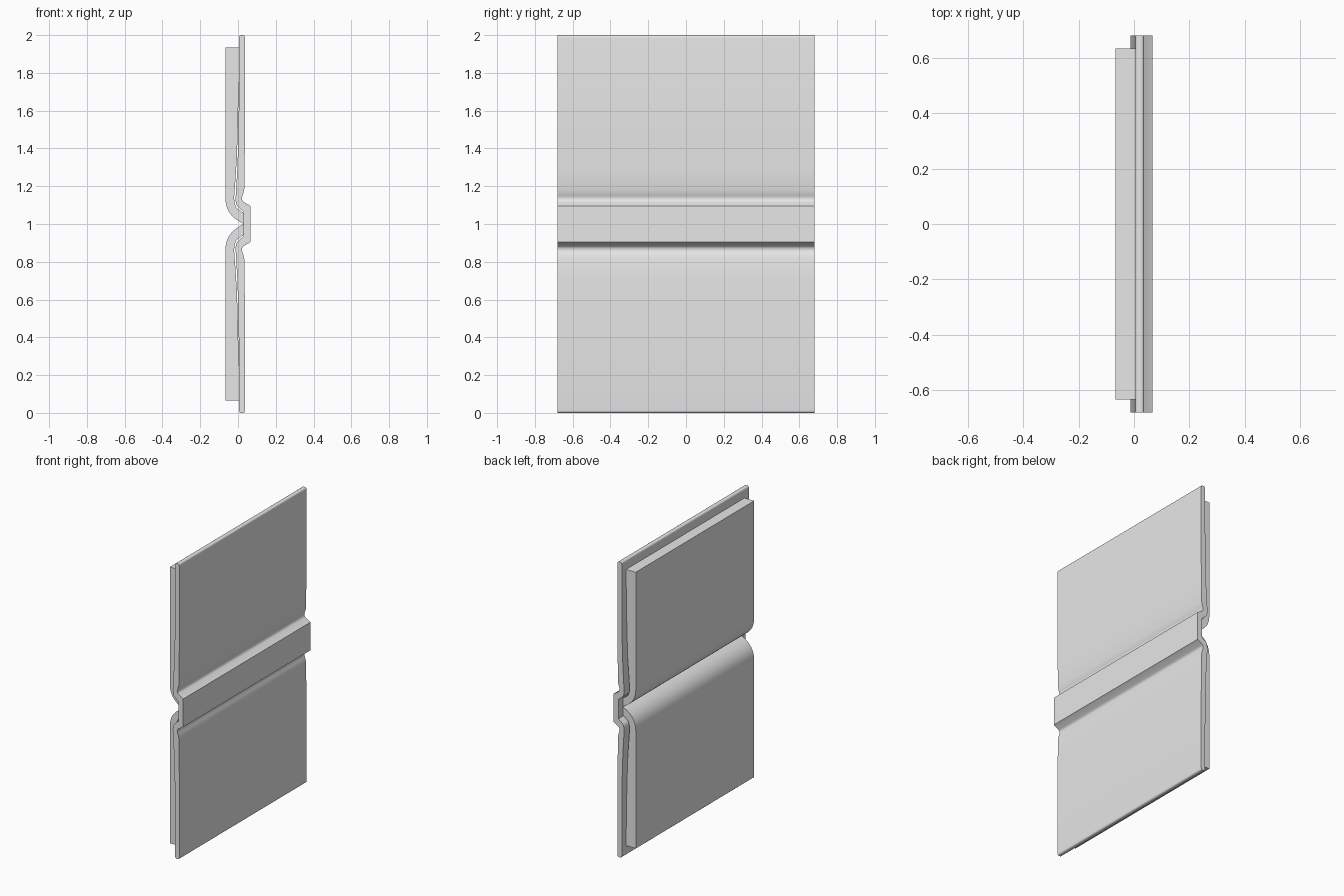
import bpy
import bmesh
from mathutils import Vector

cube = bpy.data.objects.get("Cube")
if cube:
    bpy.data.objects.remove(cube, do_unlink=True)

grey = bpy.data.materials.new("plain grey")
grey.use_nodes = True
grey.diffuse_color = (0.8, 0.8, 0.8, 1)
grey.node_tree.nodes["Principled BSDF"].inputs["Base Color"].default_value = (0.8, 0.8, 0.8, 1)


def flip(points):
    """Mirror an (x, z) outline about the middle of the spine, keeping path order."""
    return [(x, 2 - z) for x, z in reversed(points)]


def curve(a, b, c, steps=10):
    """Quadratic curve from a to c, pulled towards b."""
    a, b, c = Vector(a), Vector(b), Vector(c)
    return [tuple(a.lerp(b, i / steps).lerp(b.lerp(c, i / steps), i / steps))
            for i in range(steps + 1)]


def extrude_profile(name, outline, half_width):
    """Extrude an (x, z) outline along y."""
    bm = bmesh.new()
    face = bm.faces.new([bm.verts.new((x, -half_width, z)) for x, z in outline])
    new = bmesh.ops.extrude_face_region(bm, geom=[face])["geom"]
    moved = [v for v in new if isinstance(v, bmesh.types.BMVert)]
    bmesh.ops.translate(bm, verts=moved, vec=(0, 2 * half_width, 0))
    bmesh.ops.recalc_face_normals(bm, faces=bm.faces)
    mesh = bpy.data.meshes.new(name)
    bm.to_mesh(mesh)
    bm.free()
    mesh.materials.append(grey)
    obj = bpy.data.objects.new(name, mesh)
    bpy.context.collection.objects.link(obj)
    bpy.ops.object.select_all(action="DESELECT")
    obj.select_set(True)
    bpy.context.view_layer.objects.active = obj
    bpy.ops.object.shade_smooth_by_angle(angle=0.5)
    return obj


# Cover: two boards, hinge grooves and raised spine in one sheet
outer = ([(0.066, 1.095), (0.03, 1.117)]
         + curve((0.03, 1.117), (0.014, 1.13), (0.026, 1.155), 6)[1:]
         + [(0.033, 1.18), (0.035, 1.3), (0.037, 1.5)])
rim = (curve((0.037, 1.985), (0.037, 2.0), (0.025, 2.0), 4)
       + curve((0.017, 2.0), (0.005, 2.0), (0.005, 1.985), 4))
inner = ([(0.005, 1.7), (0.003, 1.5), (-0.003, 1.3), (-0.01, 1.18)]
         + curve((-0.012, 1.15), (-0.016, 1.105), (0.0, 1.09), 6)
         + [(0.03, 1.065)])
half_cover = outer + rim + inner
extrude_profile("cover", half_cover + flip(half_cover), 0.68)

# Page blocks: flat stacks that curl into the spine
upper_pages = ([(0.005, 1.935), (-0.067, 1.935)]
               + curve((-0.067, 1.14), (-0.067, 1.045), (0.029, 1.002), 14)
               + [(0.029, 1.058)]
               + curve((-0.004, 1.082), (-0.022, 1.1), (-0.02, 1.15), 6)
               + [(-0.016, 1.2), (-0.006, 1.35), (0.0, 1.55), (0.004, 1.75)])
extrude_profile("upper_pages", upper_pages, 0.633)
extrude_profile("lower_pages", flip(upper_pages), 0.633)
